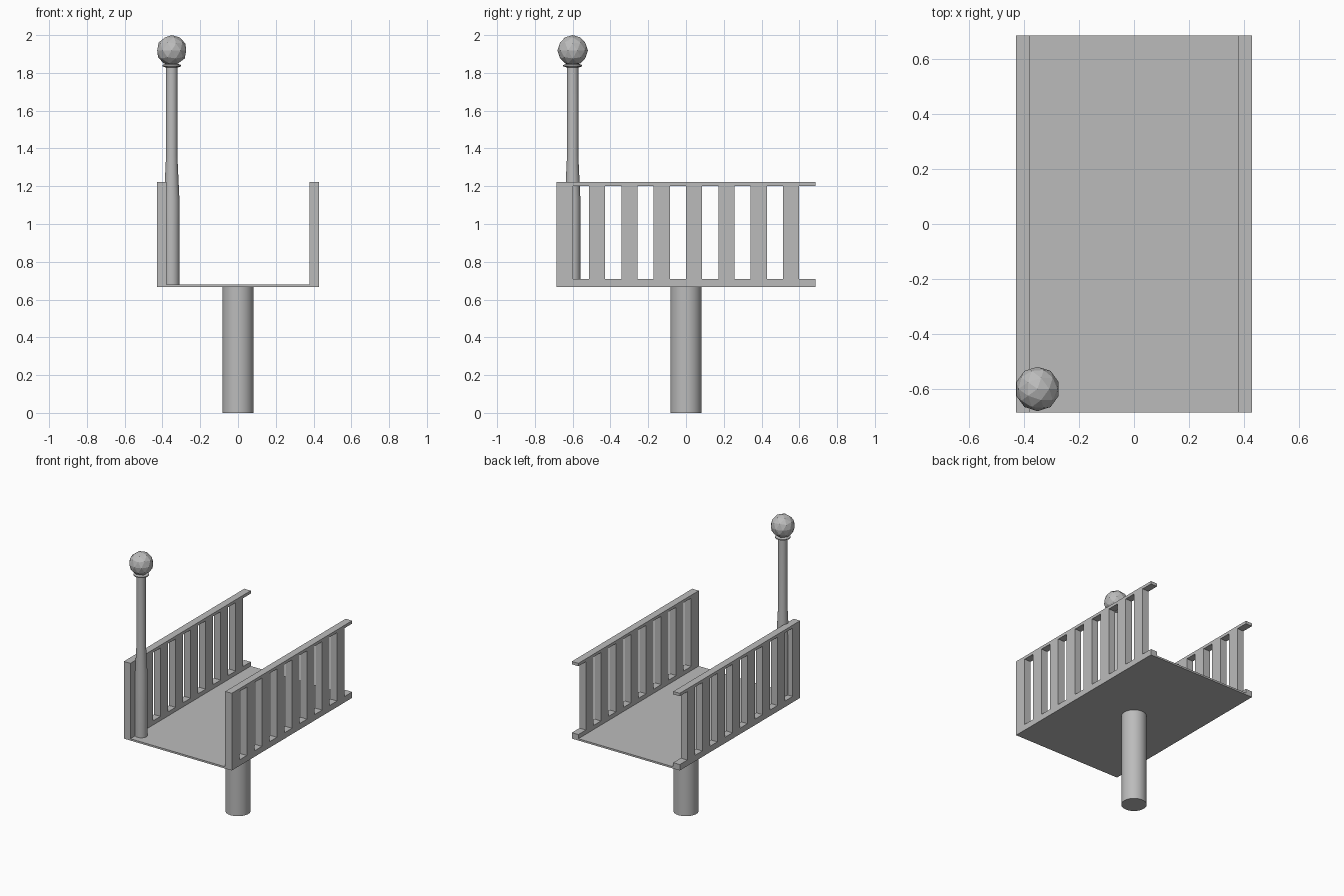
import bpy, bmesh, math
from mathutils import Matrix

if "Cube" in bpy.data.objects:
    bpy.data.objects.remove(bpy.data.objects["Cube"])

grey = bpy.data.materials.new("plain grey")
grey.diffuse_color = (0.5, 0.5, 0.5, 1)
grey.use_nodes = True
grey.node_tree.nodes["Principled BSDF"].inputs["Base Color"].default_value = grey.diffuse_color

HALF_W, HALF_L = 0.43, 0.685      # deck half width and half length
INNER = 0.378                     # inner face of the railings
Z0, DECK_TOP, Z1 = 0.667, 0.68, 1.223
POLE_X, POLE_Y = -0.351, -0.60


def finish(name, bm, smooth=False):
    bmesh.ops.recalc_face_normals(bm, faces=bm.faces)
    me = bpy.data.meshes.new(name)
    bm.to_mesh(me)
    bm.free()
    me.materials.append(grey)
    ob = bpy.data.objects.new(name, me)
    bpy.context.collection.objects.link(ob)
    if smooth:
        bpy.ops.object.select_all(action='DESELECT')
        ob.select_set(True)
        bpy.context.view_layer.objects.active = ob
        bpy.ops.object.shade_smooth_by_angle(angle=math.radians(35))
    return ob


def box(name, x0, x1, y0, y1, z0, z1):
    bm = bmesh.new()
    bmesh.ops.create_cube(bm, size=1)
    for v in bm.verts:
        v.co = (x0 if v.co.x < 0 else x1, y0 if v.co.y < 0 else y1,
                z0 if v.co.z < 0 else z1)
    return finish(name, bm)


def lathe(name, profile, x, y, sides):
    """Closed turned part from (radius, height) pairs."""
    bm = bmesh.new()
    rings = [[bm.verts.new((x + r * math.cos(2 * math.pi * i / sides),
                            y + r * math.sin(2 * math.pi * i / sides), z))
              for i in range(sides)] for r, z in profile]
    for a, b in zip(rings, rings[1:]):
        for i in range(sides):
            j = (i + 1) % sides
            bm.faces.new((a[i], a[j], b[j], b[i]))
    bm.faces.new(rings[0][::-1])
    bm.faces.new(rings[-1])
    return finish(name, bm, smooth=True)


def railing(name, x0, x1):
    """Comb-and-bar outline: a side panel with slots, extruded in x."""
    pitch = 2 * HALF_L / 8
    low, high = 0.71, 1.202
    ys = [-HALF_L + pitch * i / 2 for i in range(17)]
    zs = [Z0, low, high, Z1]
    bm = bmesh.new()
    grid = [[bm.verts.new((x0, y, z)) for z in zs] for y in ys]
    faces = []
    for i in range(16):
        for k in range(3):
            if k == 1 and i % 2:          # open slot between slats
                continue
            faces.append(bm.faces.new((grid[i][k], grid[i + 1][k],
                                       grid[i + 1][k + 1], grid[i][k + 1])))
    ext = bmesh.ops.extrude_face_region(bm, geom=faces, use_keep_orig=True)
    for v in ext["geom"]:
        if isinstance(v, bmesh.types.BMVert):
            v.co.x = x1
    return finish(name, bm)


# Deck and side railings
box("deck_floor", -INNER, INNER, -HALF_L, HALF_L, Z0, DECK_TOP)
railing("left_railing", -HALF_W, -INNER)
railing("right_railing", INNER, HALF_W)

# Support column under the deck
lathe("support_column", [(0.083, 0), (0.083, Z0)], 0, 0, 32)

# Tapered corner pole with a thin collar
lathe("corner_pole", [(0.041, DECK_TOP), (0.041, 1.13), (0.030, 1.36),
                      (0.030, 1.85)], POLE_X, POLE_Y, 24)
lathe("pole_collar", [(0.030, 1.828), (0.050, 1.835), (0.050, 1.842),
                      (0.030, 1.848)], POLE_X, POLE_Y, 24)

# Faceted ball on the pole
bm = bmesh.new()
bmesh.ops.create_icosphere(bm, subdivisions=2, radius=0.081,
                           matrix=Matrix.Translation((POLE_X, POLE_Y, 1.919)))
finish("pole_ball", bm)
